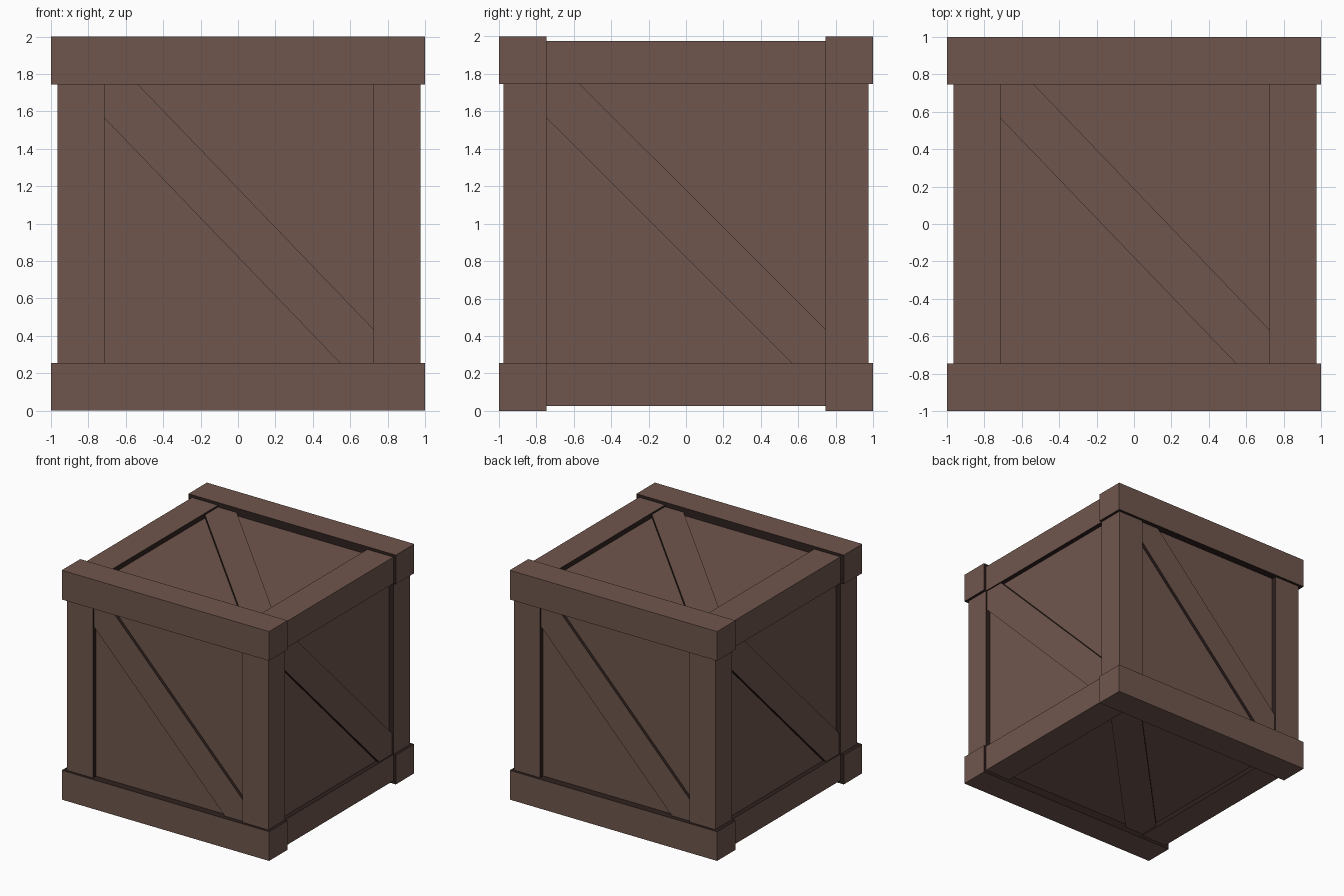
import bpy
import bmesh
from mathutils import Vector

if "Cube" in bpy.data.objects:
    bpy.data.objects.remove(bpy.data.objects["Cube"])


def material(name, color):
    mat = bpy.data.materials.new(name)
    mat.diffuse_color = (*color, 1.0)
    mat.use_nodes = True
    mat.node_tree.nodes["Principled BSDF"].inputs["Base Color"].default_value = mat.diffuse_color
    return mat


wood = material("brown_wood", (0.162, 0.094, 0.074))
dark = material("dark_brown_edges", (0.029, 0.016, 0.014))

CX = 0.005            # the inner frame sits slightly off centre in x
MID = Vector((CX, 0, 1))


def finish(bm, name, is_dark):
    """Make the object; faces chosen by the is_dark rule get the dark edge colour."""
    bmesh.ops.recalc_face_normals(bm, faces=bm.faces)
    for f in bm.faces:
        f.material_index = int(is_dark(f))
    mesh = bpy.data.meshes.new(name)
    bm.to_mesh(mesh)
    bm.free()
    mesh.materials.append(wood)
    mesh.materials.append(dark)
    obj = bpy.data.objects.new(name, mesh)
    bpy.context.collection.objects.link(obj)
    return obj


def faces_inward(f):
    return f.normal.dot(f.calc_center_median() - MID) < -0.01


def box(name, lo, hi):
    lo, hi = Vector(lo), Vector(hi)
    bm = bmesh.new()
    bmesh.ops.create_cube(bm, size=1)
    bmesh.ops.scale(bm, vec=hi - lo, verts=bm.verts)
    bmesh.ops.translate(bm, vec=(lo + hi) / 2, verts=bm.verts)
    return finish(bm, name, faces_inward)


def brace(name, u, v, hu, hv, inner=0.9, outer=0.96, cut=0.18):
    """Diagonal board filling an opening from its top left to bottom right corner."""
    u, v = Vector(u), Vector(v)
    n = u.cross(v)
    outline = [(-hu, hv), (-hu + cut, hv), (hu, -hv + cut),
               (hu, -hv), (hu - cut, -hv), (-hu, hv - cut)]
    bm = bmesh.new()
    face = bm.faces.new([bm.verts.new(MID + u * a + v * b + n * inner) for a, b in outline])
    ext = bmesh.ops.extrude_face_region(bm, geom=[face], use_keep_orig=True)
    moved = [g for g in ext["geom"] if isinstance(g, bmesh.types.BMVert)]
    bmesh.ops.translate(bm, vec=n * (outer - inner), verts=moved)
    return finish(bm, name, lambda f: abs(f.normal.dot(n)) < 0.5)


# recessed panels on all six sides
box("panel_core", (CX - 0.93, -0.933, 0.067), (CX + 0.93, 0.933, 1.933))

for sy, side in ((-1, "front"), (1, "back")):
    # long beams along x, proud of everything else
    y0, y1 = sorted((sy * 0.746, sy * 1.0))
    box(side + "_bottom_beam", (-1, y0, 0), (1, y1, 0.255))
    box(side + "_top_beam", (-1, y0, 1.745), (1, y1, 2))
    # corner posts
    y0, y1 = sorted((sy * 0.746, sy * 0.976))
    for sx, hand in ((-1, "left"), (1, "right")):
        x0, x1 = sorted((CX + sx * 0.72, CX + sx * 0.971))
        box(side + "_" + hand + "_post", (x0, y0, 0.255), (x1, y1, 1.745))

# side beams along y
for sx, hand in ((-1, "left"), (1, "right")):
    x0, x1 = sorted((CX + sx * 0.72, CX + sx * 0.971))
    box(hand + "_bottom_beam", (x0, -0.746, 0.025), (x1, 0.746, 0.255))
    box(hand + "_top_beam", (x0, -0.746, 1.745), (x1, 0.746, 1.976))

# diagonal braces, one per side
brace("front_brace", (1, 0, 0), (0, 0, 1), 0.72, 0.745)
brace("back_brace", (-1, 0, 0), (0, 0, 1), 0.72, 0.745)
brace("right_brace", (0, 1, 0), (0, 0, 1), 0.746, 0.745)
brace("left_brace", (0, -1, 0), (0, 0, 1), 0.746, 0.745)
brace("top_brace", (1, 0, 0), (0, 1, 0), 0.72, 0.746)
brace("bottom_brace", (1, 0, 0), (0, -1, 0), 0.72, 0.746)
